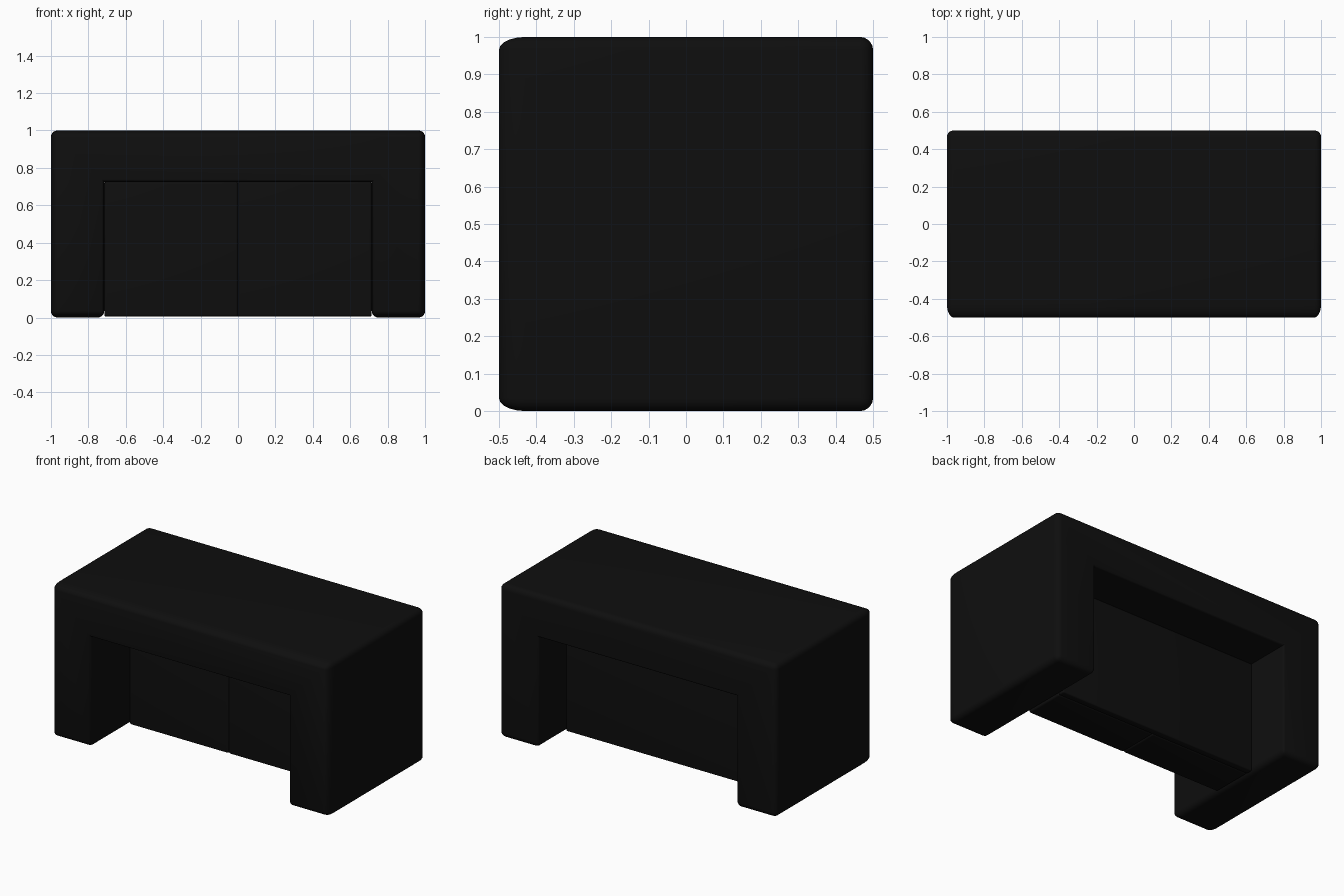
import bpy, bmesh
from mathutils import Vector

cube = bpy.data.objects.get("Cube")
if cube:
    bpy.data.objects.remove(cube, do_unlink=True)

black = bpy.data.materials.new("matte_black")
black.use_nodes = True
color = (0.0045, 0.0045, 0.0045, 1)
black.diffuse_color = color
black.node_tree.nodes["Principled BSDF"].inputs["Base Color"].default_value = color

HALF_OPEN, OPEN_TOP = 0.715, 0.725


def finish(name, bm, width, limit):
    """Turn a bmesh into a rounded, smooth shaded object."""
    mesh = bpy.data.meshes.new(name)
    bm.to_mesh(mesh)
    bm.free()
    obj = bpy.data.objects.new(name, mesh)
    bpy.context.collection.objects.link(obj)
    mesh.materials.append(black)
    mod = obj.modifiers.new("rounding", "BEVEL")
    mod.width = width
    mod.segments = 5
    mod.limit_method = limit
    bpy.ops.object.select_all(action="DESELECT")
    obj.select_set(True)
    bpy.context.view_layer.objects.active = obj
    bpy.ops.object.modifier_apply(modifier=mod.name)
    bpy.ops.object.shade_smooth_by_angle(angle=0.6)
    return obj


def rounded_box(name, low, high, radius):
    bm = bmesh.new()
    bmesh.ops.create_cube(bm, size=1)
    low, high = Vector(low), Vector(high)
    for v in bm.verts:
        v.co = (low + high) / 2 + v.co * (high - low)
    return finish(name, bm, radius, "ANGLE")


# Arch shaped body: top and two side pedestals in one piece
bm = bmesh.new()
half = [(HALF_OPEN, OPEN_TOP), (HALF_OPEN, 0), (1, 0), (1, 1)]
outline = half + [(-x, z) for x, z in reversed(half)]
face = bm.faces.new([bm.verts.new((x, -0.5, z)) for x, z in outline])
ext = bmesh.ops.extrude_face_region(bm, geom=[face], use_keep_orig=True)
for v in ext["geom"]:
    if isinstance(v, bmesh.types.BMVert):
        v.co.y = 0.5
bmesh.ops.recalc_face_normals(bm, faces=bm.faces)

# Large rounding outside, small around the opening, none in its inner corners
weight = bm.edges.layers.float.new("bevel_weight_edge")
for e in bm.edges:
    a, b = (v.co for v in e.verts)
    inner = [abs(abs(p.x) - HALF_OPEN) < 0.001 for p in (a, b)]
    along_y = abs(a.y - b.y) > 0.5
    if along_y:
        e[weight] = 0.0 if inner[0] and a.z > 0.1 else 1.0
    else:
        e[weight] = 0.4 if all(inner) else 1.0
body = finish("desk_body", bm, 0.035, "WEIGHT")

# The front rounding is twice as deep as the others
for v in body.data.vertices:
    if v.co.y < -0.4:
        v.co.y = -0.5 + 2 * (v.co.y + 0.5)

# Pair of front panels and a single back panel inside the opening
for side, x0, x1 in (("right", -HALF_OPEN, 0), ("left", 0, HALF_OPEN)):
    rounded_box(side + "_front_panel", (x0, -0.1, 0.005), (x1, 0.17, OPEN_TOP), 0.012)
rounded_box("back_panel", (-HALF_OPEN, 0.17, 0.005), (HALF_OPEN, 0.215, OPEN_TOP), 0.008)
